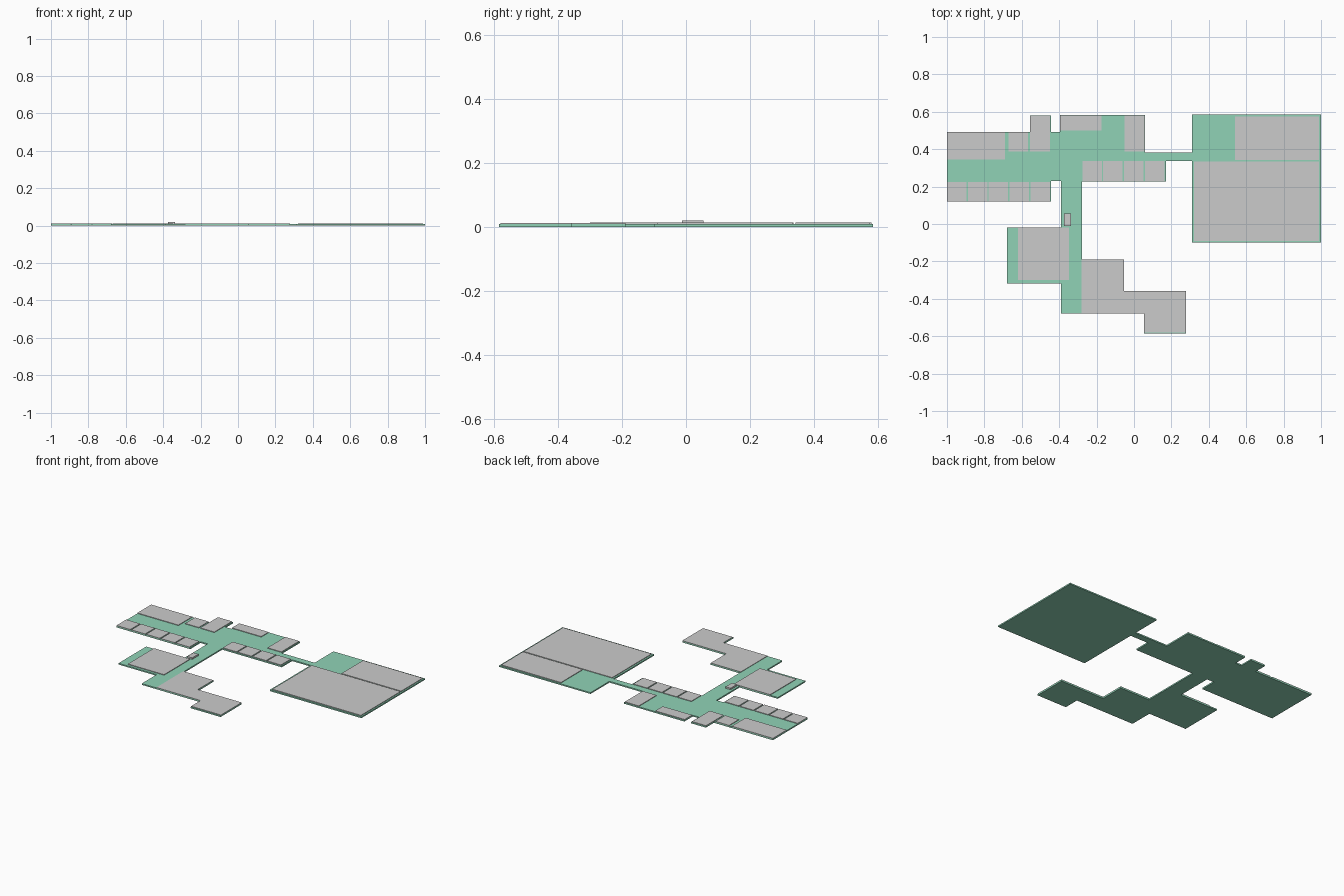
import bpy, bmesh

if "Cube" in bpy.data.objects:
    bpy.data.objects.remove(bpy.data.objects["Cube"])

FLOOR_TOP = 0.009
SLAB_TOP = 0.013

green = bpy.data.materials.new("floor_green")
green.diffuse_color = (0.28, 0.65, 0.47, 1)
green.use_nodes = True
green.node_tree.nodes["Principled BSDF"].inputs["Base Color"].default_value = green.diffuse_color


def plate(name, outline, z0, z1, mat=None):
    """Extrude a closed xy outline from z0 to z1."""
    bm = bmesh.new()
    face = bm.faces.new([bm.verts.new((x, y, z0)) for x, y in outline])
    ext = bmesh.ops.extrude_face_region(bm, geom=[face])
    top = [v for v in ext["geom"] if isinstance(v, bmesh.types.BMVert)]
    bmesh.ops.translate(bm, verts=top, vec=(0, 0, z1 - z0))
    bmesh.ops.recalc_face_normals(bm, faces=bm.faces)
    me = bpy.data.meshes.new(name)
    bm.to_mesh(me)
    bm.free()
    ob = bpy.data.objects.new(name, me)
    bpy.context.collection.objects.link(ob)
    if mat:
        me.materials.append(mat)
    return ob


def slab(name, x0, x1, y0, y1, z1=SLAB_TOP):
    return plate(name, [(x0, y0), (x1, y0), (x1, y1), (x0, y1)], FLOOR_TOP, z1)


# Floor plan: one continuous green base
plate("floor", [
    (-1, .12), (-.444, .12), (-.444, .23), (-.39, .23), (-.39, -.02), (-.678, -.02),
    (-.678, -.318), (-.39, -.318), (-.39, -.479), (.053, -.479), (.053, -.585), (.278, -.585),
    (.278, -.357), (-.053, -.357), (-.053, -.19), (-.278, -.19), (-.278, .227), (.171, .227),
    (.171, .338), (.31, .338), (.31, -.1), (1, -.1), (1, .585), (.31, .585),
    (.31, .382), (.059, .382), (.059, .583), (-.396, .583), (-.396, .493), (-.444, .493),
    (-.444, .58), (-.556, .58), (-.556, .493), (-1, .493)], 0, FLOOR_TOP, green)

# Rows of small rooms
for i in range(5):
    x = -1 + i * .1115
    slab(f"west_room_{i + 1}", x, x + .104, .12, .225)
for i in range(4):
    x = -.276 + i * .1115
    slab(f"middle_room_{i + 1}", x, x + .104, .23, .336)

# North side rooms
slab("northwest_hall", -1, -.69, .344, .493)
slab("north_room_1", -.67, -.567, .388, .493)
slab("north_room_2", -.556, -.45, .388, .578)
slab("north_room_3", -.396, -.175, .5, .58)
slab("north_room_4", -.05, .055, .388, .58)

# Large eastern halls
slab("east_hall_north", .54, .99, .343, .575)
slab("east_hall_south", .322, .99, -.09, .335)

# Southern rooms
slab("southwest_hall", -.62, -.347, -.3, -.02)
plate("south_stepped_hall", [
    (-.28, -.479), (.053, -.479), (.053, -.58), (.278, -.58), (.278, -.357),
    (-.053, -.357), (-.053, -.19), (-.28, -.19)], FLOOR_TOP, SLAB_TOP - .001)

# Raised desk in the corridor
slab("corridor_desk", -.375, -.337, -.012, .055, .02)
